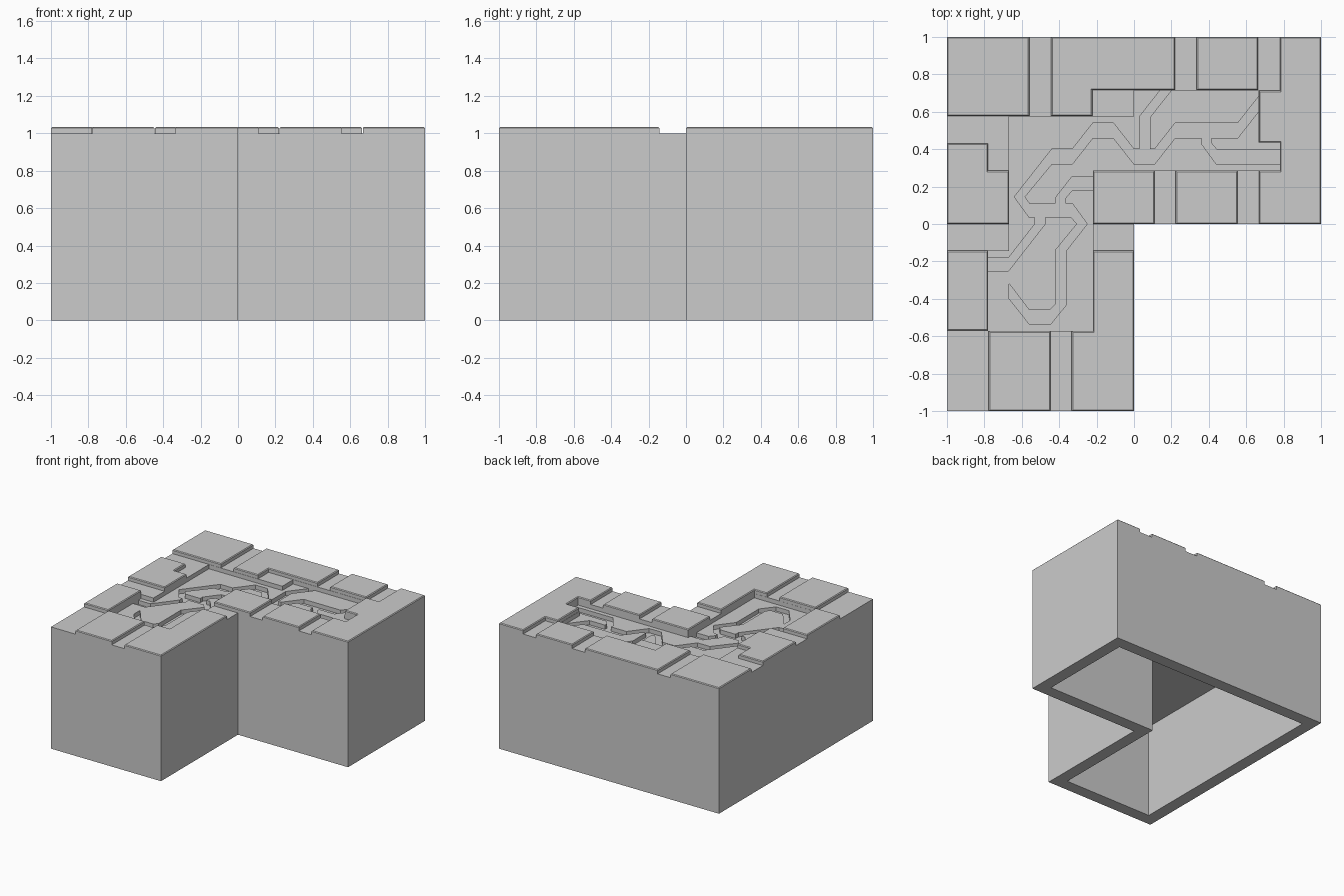
import bpy, bmesh

if "Cube" in bpy.data.objects:
    bpy.data.objects.remove(bpy.data.objects["Cube"])

FLOOR, TILE_TOP = 1.0, 1.033


def prism(name, pts, z0, z1, bevel=0.0):
    """Extrude an outline from z0 to z1, optionally chamfering the top rim."""
    bm = bmesh.new()
    face = bm.faces.new([bm.verts.new((x, y, z0)) for x, y in pts])
    ext = bmesh.ops.extrude_face_region(bm, geom=[face])["geom"]
    for v in ext:
        if isinstance(v, bmesh.types.BMVert):
            v.co.z = z1
    bmesh.ops.recalc_face_normals(bm, faces=bm.faces)
    if bevel:
        rim = [e for e in bm.edges if all(v.co.z > z1 - 1e-5 for v in e.verts)]
        bmesh.ops.bevel(bm, geom=rim, offset=bevel, segments=1, affect='EDGES')
    me = bpy.data.meshes.new(name)
    bm.to_mesh(me)
    bm.free()
    ob = bpy.data.objects.new(name, me)
    bpy.context.collection.objects.link(ob)
    return ob


def cut(target, cutter):
    """Subtract the cutter, bake the result and discard the cutter."""
    m = target.modifiers.new("cut", 'BOOLEAN')
    m.operation, m.solver, m.object = 'DIFFERENCE', 'EXACT', cutter
    cutter.hide_render = True
    dg = bpy.context.evaluated_depsgraph_get()
    me = bpy.data.meshes.new_from_object(target.evaluated_get(dg))
    target.modifiers.clear()
    target.data = me
    bpy.data.objects.remove(cutter)


def rect(x0, y0, x1, y1):
    return [(x0, y0), (x1, y0), (x1, y1), (x0, y1)]


def ell(t):
    """L-shaped outline inset by t."""
    a = 1 - t
    return [(-a, -a), (-t, -a), (-t, t), (a, t), (a, a), (-a, a)]


# L-shaped block, open from below
body = prism("block_body", ell(0), 0, FLOOR)
cut(body, prism("hollow", ell(0.1), -0.2, 0.77))

# Sunken floor winding between the slabs
sunken = [(-.667, .575), (-.667, -.145), (-.78, -.145), (-.78, -.572), (-.22, -.572),
          (-.22, .285), (.78, .285), (.78, .435), (.665, .435), (.665, .715),
          (0, .715), (0, .575)]
cut(body, prism("sunken_floor", sunken, 0.965, 1.2))

# Branching crack cut into the sunken floor
crack = [(-.22, .54), (-.33, .40), (-.44, .40), (-.64, .145), (-.56, .035), (-.53, .035),
         (-.53, 0), (-.67, -.18), (-.78, -.18), (-.78, -.25), (-.67, -.25), (-.475, 0),
         (-.475, .035), (-.335, .035), (-.305, 0), (-.42, -.14), (-.42, -.43),
         (-.45, -.46), (-.56, -.46), (-.667, -.32), (-.667, -.40), (-.56, -.535),
         (-.445, -.535), (-.36, -.43), (-.36, -.14), (-.25, 0), (-.33, .11), (-.365, .11),
         (-.365, .14), (-.33, .18), (-.22, .18), (-.22, .255), (-.33, .255), (-.42, .14),
         (-.42, .11), (-.56, .11), (-.585, .145), (-.44, .32), (-.33, .32), (-.22, .46),
         (-.11, .46), (0, .32), (.11, .32), (.22, .46), (.36, .46), (.36, .43), (.44, .32),
         (.78, .32), (.78, .395), (.445, .395), (.415, .43), (.415, .46), (.555, .46),
         (.665, .60), (.665, .68), (.555, .54), (.22, .54), (.11, .40), (.085, .40),
         (.085, .57), (.20, .715), (.14, .715), (.03, .575), (.03, .40), (0, .40), (-.11, .54)]
cut(body, prism("crack", crack, 0.93, 1.2))

# Raised stone slabs around the rim
slabs = [
    rect(-1, .577, -.56, 1),
    [(-.443, .577), (-.223, .577), (-.223, .717), (.22, .717), (.22, 1), (-.443, 1)],
    rect(.335, .717, .663, 1),
    [(.667, 0), (1, 0), (1, 1), (.78, 1), (.78, .713), (.667, .713),
     (.667, .435), (.78, .435), (.78, .285), (.667, .285)],
    [(-1, 0), (-.667, 0), (-.667, .285), (-.78, .285), (-.78, .43), (-1, .43)],
    rect(-1, -.57, -.78, -.143),
    rect(-.777, -1, -.447, -.573),
    [(-.333, -1), (0, -1), (0, -.143), (-.22, -.143), (-.22, -.573), (-.333, -.573)],
    rect(-.22, 0, .11, .285),
    rect(.223, 0, .553, .285),
]
for i, pts in enumerate(slabs):
    prism(f"stone_slab_{i + 1}", pts, FLOOR, TILE_TOP, 0.006)
